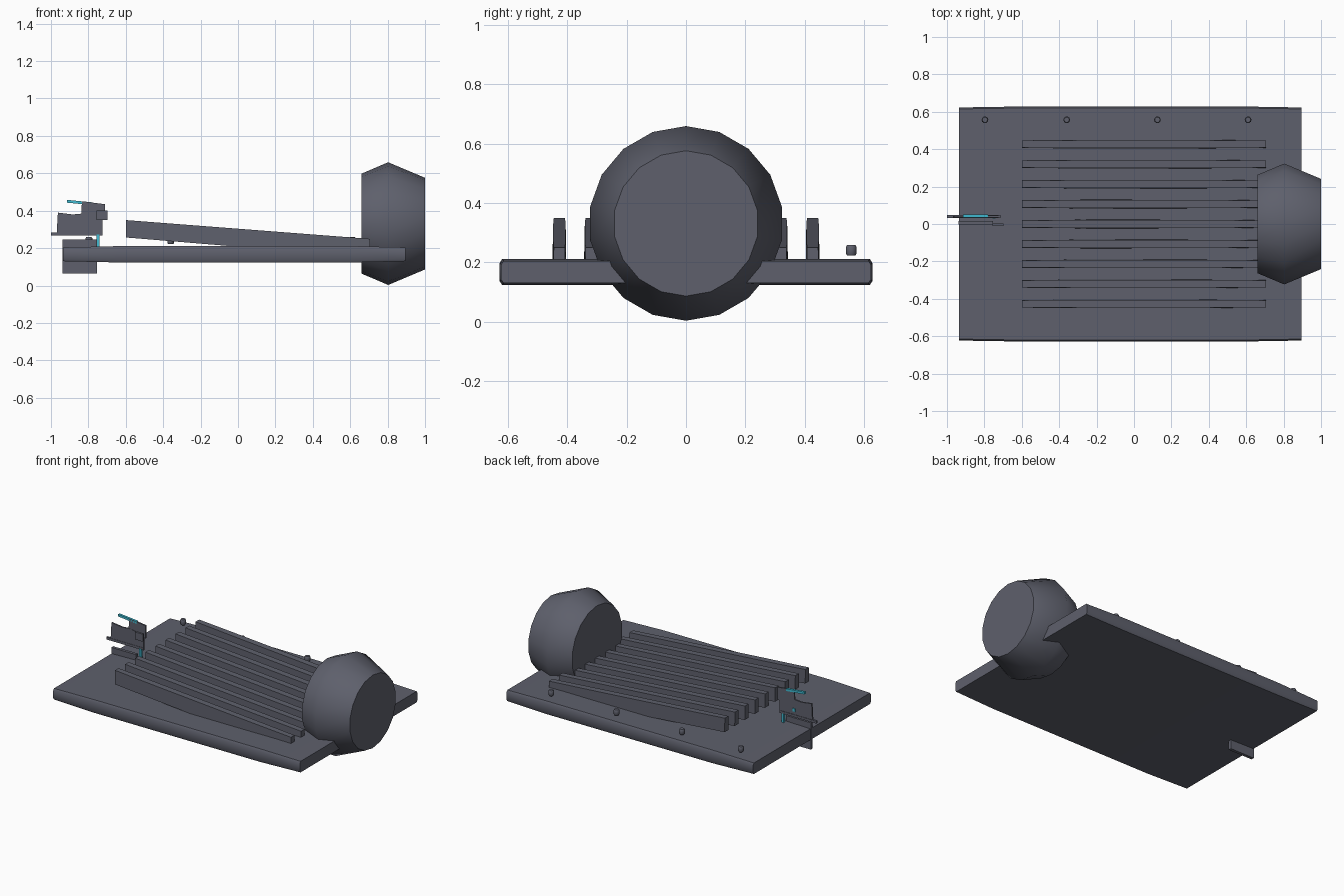
import bpy, bmesh, math

if "Cube" in bpy.data.objects:
    bpy.data.objects.remove(bpy.data.objects["Cube"])


def material(name, color):
    m = bpy.data.materials.new(name)
    m.diffuse_color = color
    m.use_nodes = True
    m.node_tree.nodes["Principled BSDF"].inputs["Base Color"].default_value = m.diffuse_color
    return m


slate = material("slate", (0.112, 0.117, 0.15, 1))
teal = material("teal", (0.05, 0.5, 0.65, 1))


def loft(name, rings, mat=slate):
    """Skin a row of equal-length point rings and cap both ends."""
    bm = bmesh.new()
    vs = [[bm.verts.new(p) for p in r] for r in rings]
    n = len(vs[0])
    for a, b in zip(vs, vs[1:]):
        for i in range(n):
            j = (i + 1) % n
            bm.faces.new((a[i], a[j], b[j], b[i]))
    bm.faces.new(vs[0])
    bm.faces.new(vs[-1])
    bmesh.ops.recalc_face_normals(bm, faces=bm.faces)
    me = bpy.data.meshes.new(name)
    bm.to_mesh(me)
    bm.free()
    ob = bpy.data.objects.new(name, me)
    bpy.context.collection.objects.link(ob)
    me.materials.append(mat)
    bpy.ops.object.select_all(action='DESELECT')
    ob.select_set(True)
    bpy.context.view_layer.objects.active = ob
    bpy.ops.object.shade_smooth_by_angle(angle=math.radians(50))
    return ob


def slab(name, outline, y0, y1, mat=slate):
    """Thin plate: an x-z outline extruded along y."""
    return loft(name, [[(x, y, z) for x, z in outline] for y in (y0, y1)], mat)


def rect(x0, x1, z0, z1):
    return [(x0, z0), (x1, z0), (x1, z1), (x0, z1)]


# base plate, slightly swollen towards the middle
rings = []
for x, hy, hz in ((-.935, .623, .037), (-.625, .628, .044),
                  (.6, .628, .044), (.895, .623, .037)):
    half = [(hy - .008, -hz), (hy, -hz * .7), (hy, hz * .7), (hy - .008, hz)]
    sect = half + [(-y, z) for y, z in reversed(half)]
    rings.append([(x, y, .167 + z) for y, z in sect])
loft("base_plate", rings)

# nine sloping ribs
for i in range(9):
    c = (i - 4) * .1067
    rings = []
    for x, w in ((-.6, .0205), (-.28, .023), (.38, .023), (.705, .0205)):
        t = (x + .6) / 1.3
        top, bot = .35 - .1 * t, .257 - .107 * t
        rings.append([(x, c - w, bot), (x, c + w, bot),
                      (x, c + w * .92, top), (x, c - w * .92, top)])
    loft("rib", rings)

# double-tapered end drum
loft("drum", [[(x, r * math.sin(i * math.pi / 9), .331 + r * math.cos(i * math.pi / 9))
               for i in range(18)]
              for x, r in ((.66, .267), (.803, .328), (1.0, .245))])

# row of small studs
for x in (-.797, -.36, .125, .61):
    loft("stud", [[(x + r * math.cos(i * math.pi / 5), .557 + r * math.sin(i * math.pi / 5), z)
                   for i in range(10)]
                  for z, r in ((.222, .014), (.228, .018), (.253, .018), (.259, .014))])

# latch mechanism at the far end
slab("latch_bracket", rect(-.937, -.755, .065, .245), -.004, .016)
slab("latch_body", [(-.97, .267), (-.725, .267), (-.725, .37), (-.83, .385),
                    (-.885, .38), (-.963, .39)], .034, .044)
slab("latch_upper", [(-.837, .35), (-.71, .35), (-.71, .435), (-.835, .45)], .036, .046)
slab("latch_tab", rect(-.757, -.698, .35, .4), -.012, .002)
slab("latch_rail", rect(-1.0, -.725, .268, .284), .032, .047)
slab("latch_lever", [(-.915, .443), (-.78, .43), (-.78, .445), (-.915, .458)],
     .036, .052, teal)
slab("latch_pin", rect(-.757, -.74, .2, .272), .03, .046, teal)
slab("latch_button", rect(-.845, -.825, .305, .325), .04, .05, teal)
